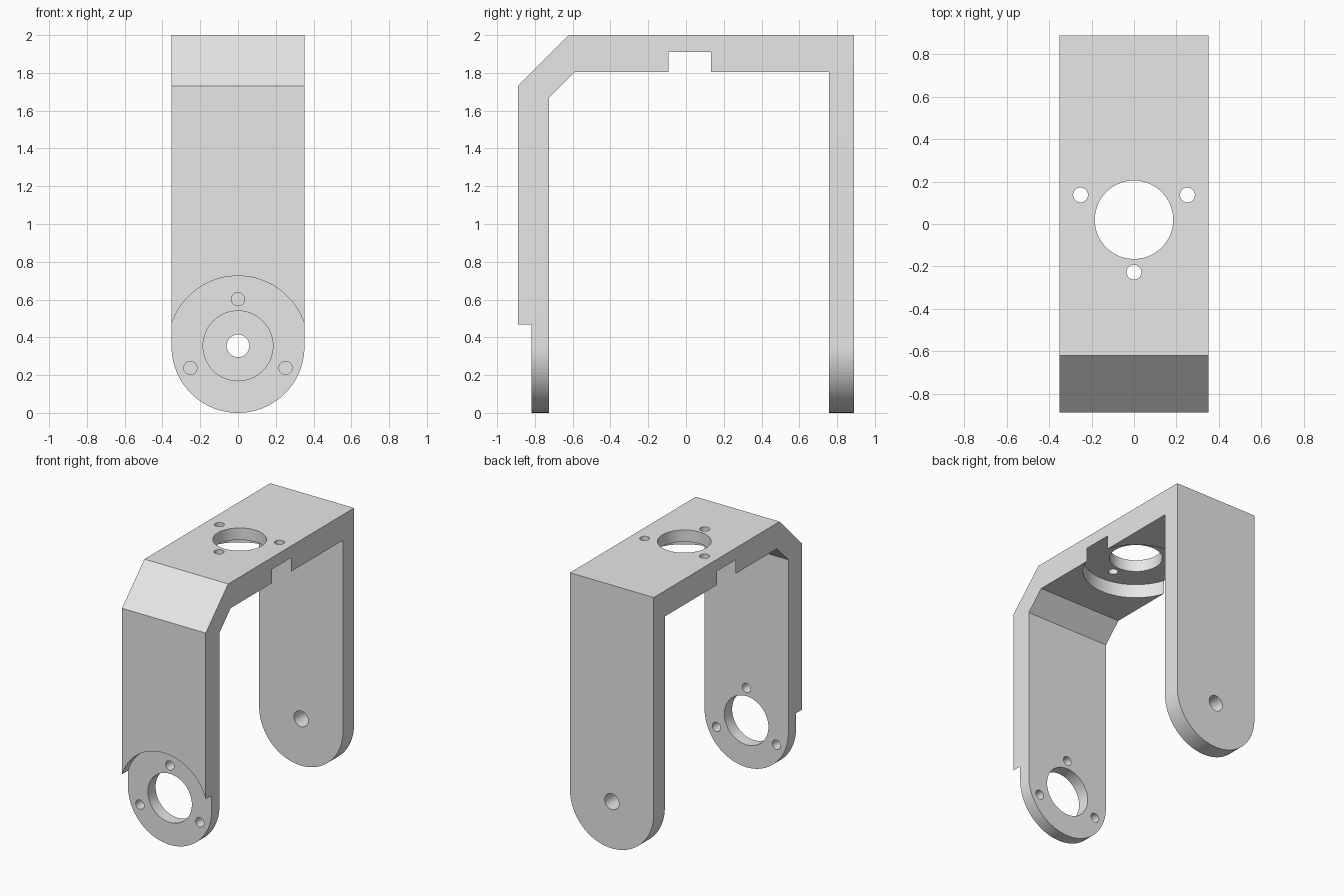
import bpy, bmesh
from math import pi, sin, cos
from mathutils import Matrix, Vector

old = bpy.data.objects.get("Cube")
if old:
    bpy.data.objects.remove(old, do_unlink=True)

HALF = 0.352      # half width, also the radius of the leg ends
PIVOT = 0.355     # height of the leg holes
HUB_Y = 0.02      # centre of the top hole

grey = bpy.data.materials.new("light grey")
grey.use_nodes = True
grey.diffuse_color = (0.8, 0.8, 0.8, 1)
grey.node_tree.nodes["Principled BSDF"].inputs["Base Color"].default_value = (0.8, 0.8, 0.8, 1)


def add_object(name, bm):
    bmesh.ops.recalc_face_normals(bm, faces=bm.faces)
    mesh = bpy.data.meshes.new(name)
    bm.to_mesh(mesh)
    bm.free()
    obj = bpy.data.objects.new(name, mesh)
    bpy.context.collection.objects.link(obj)
    mesh.materials.append(grey)
    return obj


def prism(name, points, depth):
    """Extrude a closed outline of 3D points along a vector."""
    bm = bmesh.new()
    face = bm.faces.new([bm.verts.new(p) for p in points])
    out = bmesh.ops.extrude_face_region(bm, geom=[face])
    moved = [v for v in out["geom"] if isinstance(v, bmesh.types.BMVert)]
    bmesh.ops.translate(bm, verts=moved, vec=Vector(depth))
    return add_object(name, bm)


def cylinder(name, axis, centre, radius, length, segments=64):
    bm = bmesh.new()
    turn = Matrix.Rotation(pi / 2, 4, "X") if axis == "Y" else Matrix()
    bmesh.ops.create_cone(bm, cap_ends=True, segments=segments, radius1=radius,
                          radius2=radius, depth=length,
                          matrix=Matrix.Translation(centre) @ turn)
    return add_object(name, bm)


def combine(target, tool, operation):
    mod = target.modifiers.new(operation.lower(), "BOOLEAN")
    mod.operation = operation
    mod.solver = "EXACT"
    mod.object = tool
    bpy.context.view_layer.objects.active = target
    bpy.ops.object.modifier_apply(modifier=mod.name)
    bpy.data.objects.remove(tool, do_unlink=True)


# Bent strip: side profile, wider than needed
side = [(-0.89, -0.1), (-0.89, 1.73), (-0.62, 2), (0.89, 2), (0.89, -0.1),
        (0.757, -0.1), (0.757, 1.805), (-0.59, 1.805), (-0.725, 1.67), (-0.725, -0.1)]
bracket = prism("bracket", [(-0.5, y, z) for y, z in side], (1, 0, 0))

# Trim to width with rounded leg ends
arc = [(HALF * cos(pi + pi * i / 48), -1, HALF + HALF * sin(pi + pi * i / 48)) for i in range(49)]
outline = arc + [(HALF, -1, 2.2), (-HALF, -1, 2.2)]
combine(bracket, prism("trim_outline", outline, (0, 2, 0)), "INTERSECT")

# Round recesses: front of the front leg, underside of the top
cutters = [cylinder("front_recess", "Y", (0, -0.918, PIVOT), 0.37, 0.2, 96),
           cylinder("top_recess", "Z", (0, HUB_Y, 1.81), 0.37, 0.2, 96)]

# Large bearing holes and the small rear pivot hole
cutters += [cylinder("front_bore", "Y", (0, -0.8, PIVOT), 0.185, 0.5),
            cylinder("top_bore", "Z", (0, HUB_Y, 1.9), 0.185, 0.5),
            cylinder("rear_pivot", "Y", (0, 0.8, PIVOT), 0.06, 0.5, 32)]

# Three screw holes around each bearing hole
for x, offset in ((0, 0.247), (-0.252, -0.117), (0.252, -0.117)):
    cutters.append(cylinder("front_screw", "Y", (x, -0.8, PIVOT + offset), 0.035, 0.5, 32))
    cutters.append(cylinder("top_screw", "Z", (x, HUB_Y - offset, 1.9), 0.035, 0.5, 32))

for cutter in cutters:
    combine(bracket, cutter, "DIFFERENCE")

# Smooth the curved walls, keep the edges sharp
bpy.ops.object.select_all(action="DESELECT")
bracket.select_set(True)
bpy.context.view_layer.objects.active = bracket
bpy.ops.object.shade_smooth_by_angle(angle=pi / 6)
